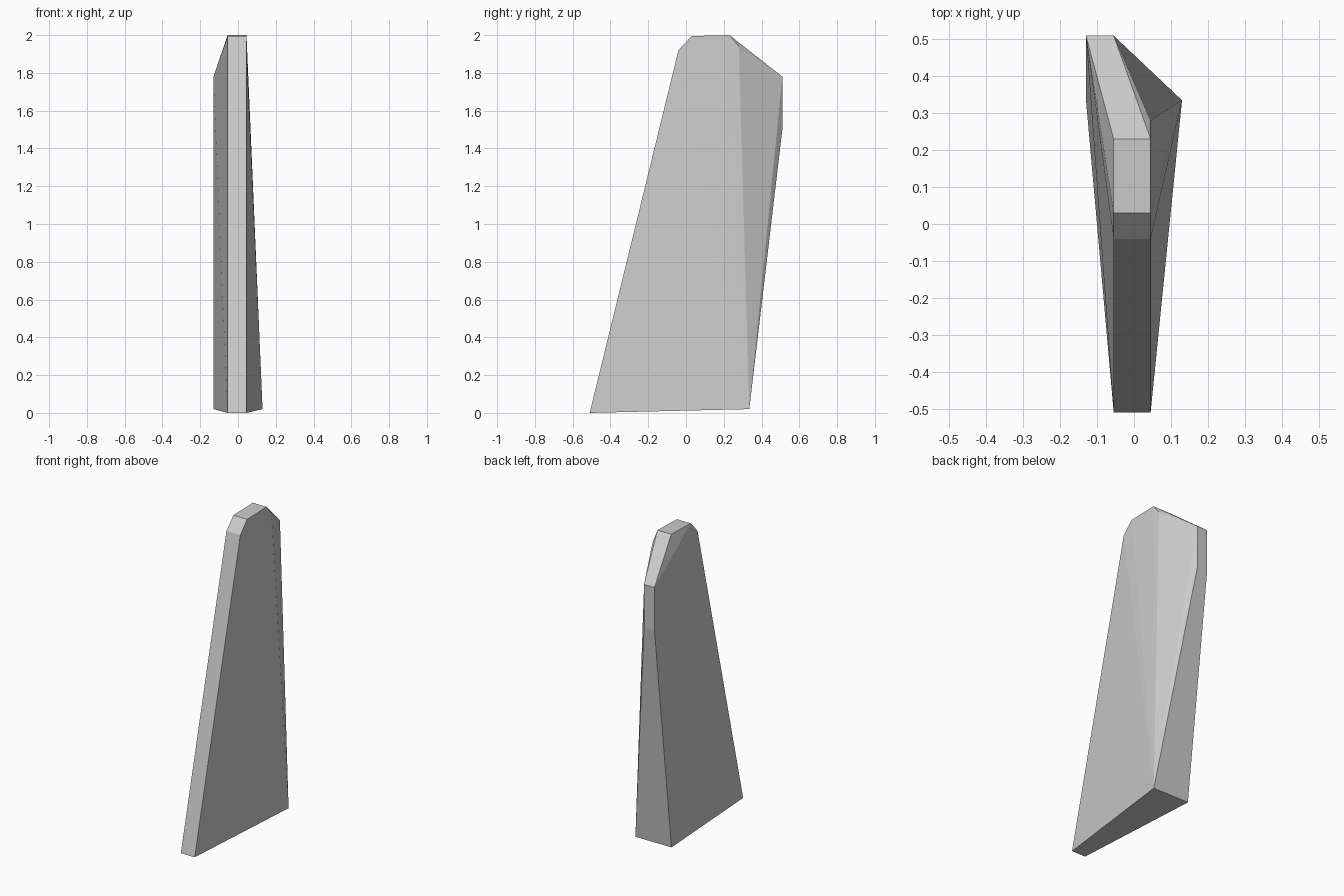
import bpy, bmesh

if "Cube" in bpy.data.objects:
    bpy.data.objects.remove(bpy.data.objects["Cube"])

# Side profile of the narrow slab (y, z), extruded between its two x limits
LEFT, RIGHT = -0.055, 0.045
profile = [(-0.51, 0.0), (-0.04, 1.92), (0.03, 1.995), (0.23, 2.0)]
points = [(x, y, z) for x in (LEFT, RIGHT) for y, z in profile]

# Wide heel at the back of the base
points += [(x, 0.335, 0.02) for x in (-0.13, 0.13)]

# Twisted rear edge near the top, and the chipped right shoulder
points += [(x, 0.51, z) for x in (-0.13, LEFT) for z in (1.5, 1.78)]
points.append((RIGHT, 0.28, 1.94))

# The stone is a convex faceted block, so wrap the points in a hull
bm = bmesh.new()
for p in points:
    bm.verts.new(p)
bmesh.ops.convex_hull(bm, input=bm.verts[:])
bmesh.ops.dissolve_limit(bm, angle_limit=0.005, verts=bm.verts[:], edges=bm.edges[:])
bmesh.ops.recalc_face_normals(bm, faces=bm.faces[:])

mesh = bpy.data.meshes.new("standing_slab")
bm.to_mesh(mesh)
bm.free()
bpy.context.collection.objects.link(bpy.data.objects.new("standing_slab", mesh))
